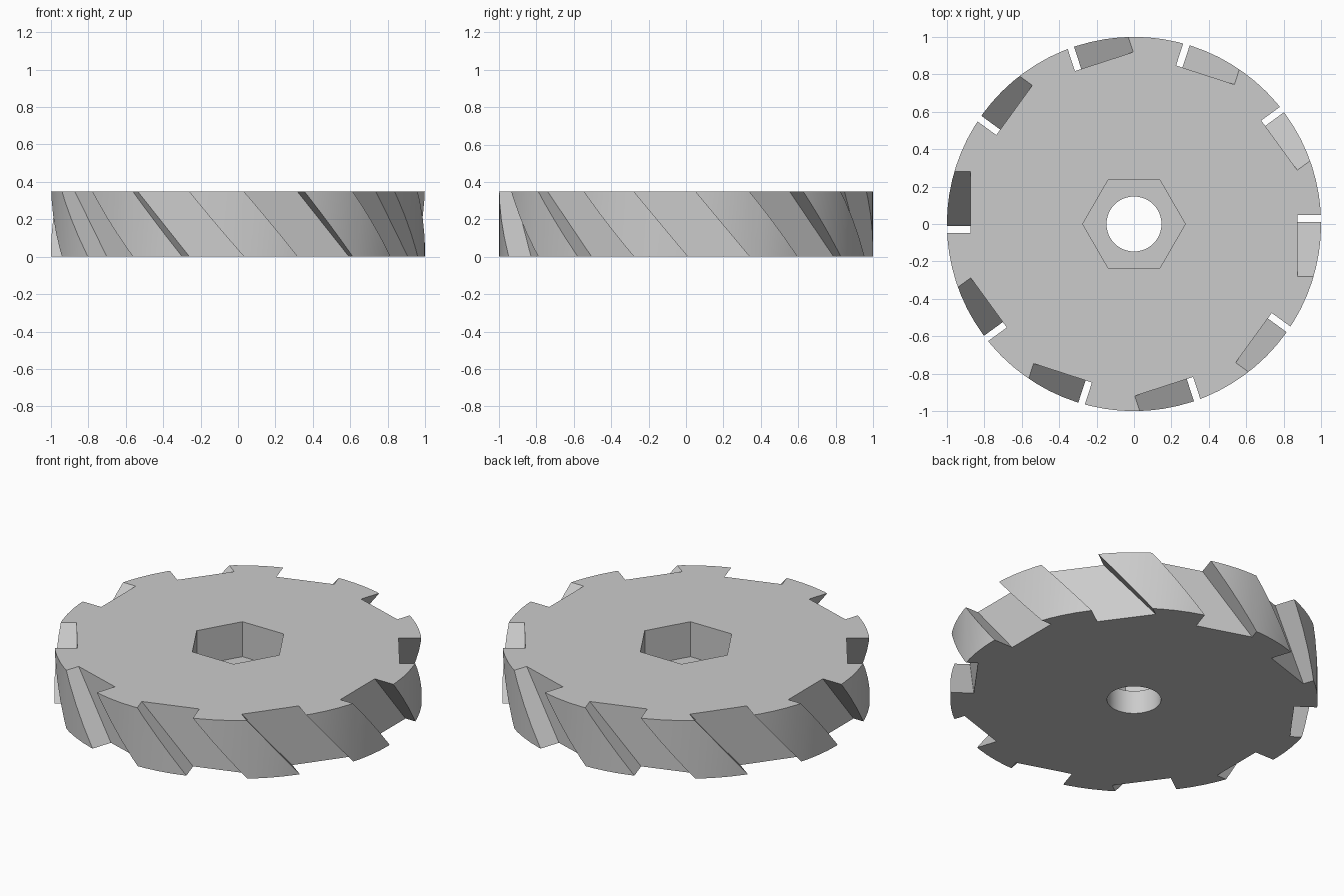
import bpy, bmesh, math
from mathutils import Matrix, Vector

if "Cube" in bpy.data.objects:
    bpy.data.objects.remove(bpy.data.objects["Cube"])

HEIGHT, RADIUS, TEETH = 0.35, 1.0, 10

steel = bpy.data.materials.new("steel grey")
steel.diffuse_color = (0.6, 0.6, 0.6, 1)
steel.use_nodes = True
steel.node_tree.nodes["Principled BSDF"].inputs["Base Color"].default_value = steel.diffuse_color


def add_object(name, bm):
    bmesh.ops.recalc_face_normals(bm, faces=bm.faces)
    mesh = bpy.data.meshes.new(name)
    bm.to_mesh(mesh)
    bm.free()
    mesh.materials.append(steel)
    ob = bpy.data.objects.new(name, mesh)
    bpy.context.collection.objects.link(ob)
    return ob


def prism(name, sides, radius, z0, z1):
    bm = bmesh.new()
    bmesh.ops.create_cone(bm, cap_ends=True, segments=sides, radius1=radius,
                          radius2=radius, depth=z1 - z0,
                          matrix=Matrix.Translation((0, 0, (z0 + z1) / 2)))
    # Start the ring with a corner on the x axis
    v = bm.verts[:][0].co
    bmesh.ops.rotate(bm, verts=bm.verts, cent=(0, 0, 0),
                     matrix=Matrix.Rotation(-math.atan2(v.y, v.x), 3, 'Z'))
    return add_object(name, bm)


# Slanted slots: sheared blocks repeated around the rim
def slots():
    bm = bmesh.new()
    slope = 0.292 / HEIGHT
    for i in range(TEETH):
        spin = Matrix.Rotation(math.tau * i / TEETH, 3, 'Z')
        rings = []
        for z in (-0.1, HEIGHT + 0.1):
            shift = slope * (HEIGHT - z)
            corners = ((0.875, -0.28), (1.2, -0.28), (1.2, 0.048), (0.875, 0.048))
            rings.append([bm.verts.new(spin @ Vector((x, y + shift, z)))
                          for x, y in corners])
        low, high = rings
        bm.faces.new(low)
        bm.faces.new(high)
        for a in range(4):
            b = (a + 1) % 4
            bm.faces.new((low[a], low[b], high[b], high[a]))
    return add_object("slot_cutter", bm)


# Disc body, cut by the slots, the hexagonal recess and the round bore
body = prism("cutter_disc", 80, RADIUS, 0, HEIGHT)
cutters = [slots(),
           prism("hex_recess_cutter", 6, 0.274, 0.14, HEIGHT + 0.1),
           prism("bore_cutter", 48, 0.147, -0.1, 0.2)]

bpy.context.view_layer.objects.active = body
body.select_set(True)
for cutter in cutters:
    mod = body.modifiers.new("cut", 'BOOLEAN')
    mod.operation = 'DIFFERENCE'
    mod.solver = 'EXACT'
    mod.object = cutter
    bpy.ops.object.modifier_apply(modifier=mod.name)
    bpy.data.objects.remove(cutter)

bpy.ops.object.select_all(action='DESELECT')
body.select_set(True)
bpy.ops.object.shade_smooth_by_angle(angle=math.radians(25))
